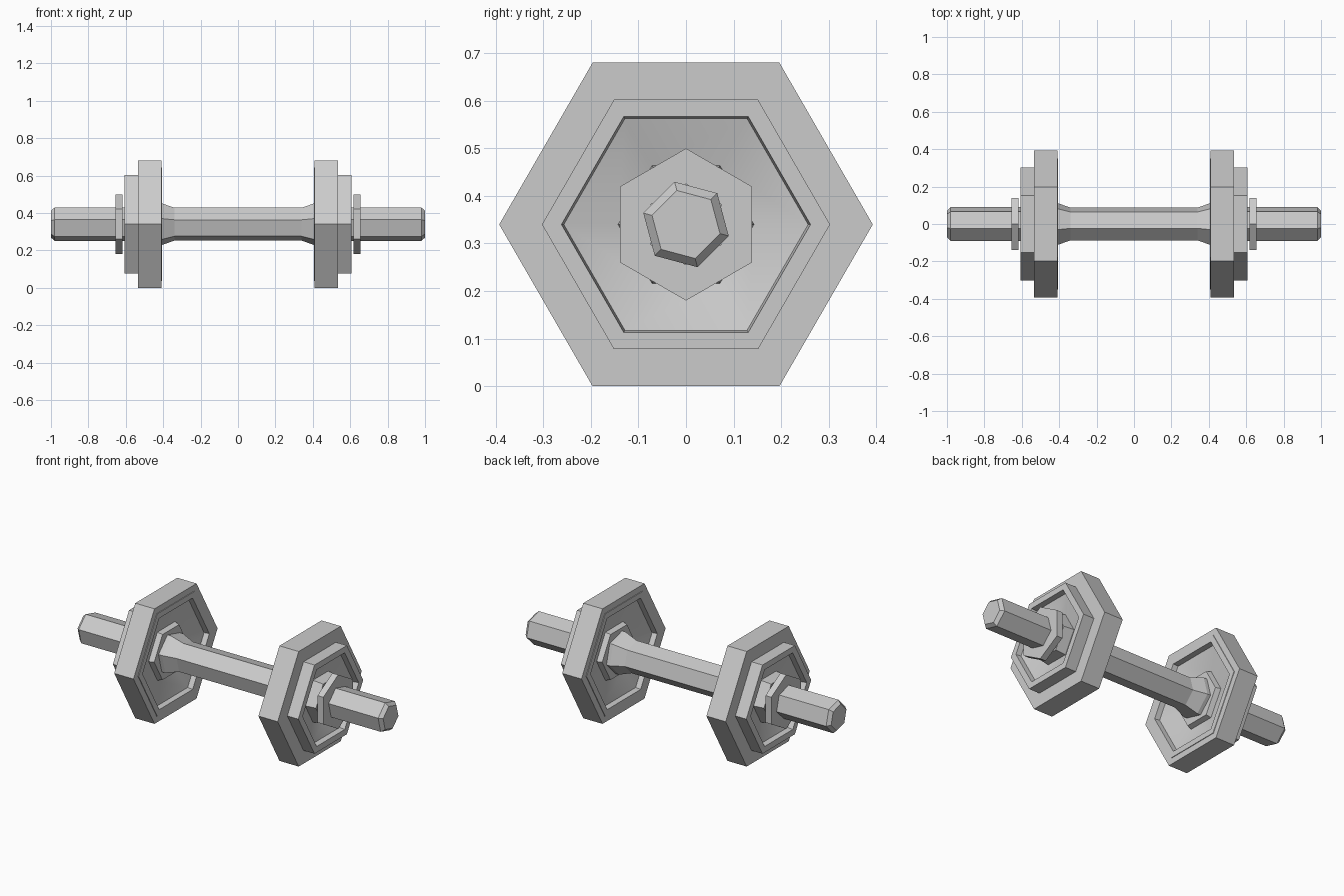
import bpy, bmesh, math

if "Cube" in bpy.data.objects:
    bpy.data.objects.remove(bpy.data.objects["Cube"])

CENTRE_Z = 0.34


def hex_lathe(name, profile, phase, closed=False):
    """Skin six-sided rings along x; profile is a list of (x, circumradius)."""
    bm = bmesh.new()
    rings = []
    for x, r in profile:
        angles = [math.radians(phase + 60 * k) for k in range(6)]
        rings.append([bm.verts.new((x, r * math.cos(a), r * math.sin(a) + CENTRE_Z))
                      for a in angles])
    pairs = list(zip(rings, rings[1:]))
    if closed:
        pairs.append((rings[-1], rings[0]))
    else:
        bm.faces.new(rings[0])
        bm.faces.new(rings[-1])
    for a, b in pairs:
        for k in range(6):
            n = (k + 1) % 6
            bm.faces.new((a[k], a[n], b[n], b[k]))
    bmesh.ops.recalc_face_normals(bm, faces=bm.faces[:])
    mesh = bpy.data.meshes.new(name)
    bm.to_mesh(mesh)
    bm.free()
    obj = bpy.data.objects.new(name, mesh)
    bpy.context.collection.objects.link(obj)
    return obj


# Handle bar: chamfered ends, plain sleeves, flared collars beside the grip
half_bar = [(0.34, 0.091), (0.418, 0.119), (0.45, 0.119), (0.45, 0.093),
            (0.98, 0.093), (1.0, 0.074)]
hex_lathe("handle_bar", [(-x, r) for x, r in reversed(half_bar)] + half_bar, 45)

# Weight plate section: inner hub, inner dish, rim, outer step, outer dish, outer hub
plate = [(0.44, 0.085), (0.44, 0.155), (0.47, 0.165), (0.437, 0.307),
         (0.406, 0.312), (0.406, 0.35), (0.409, 0.351),
         (0.409, 0.393), (0.535, 0.393), (0.535, 0.303), (0.607, 0.303),
         (0.607, 0.262), (0.575, 0.257), (0.54, 0.143),
         (0.605, 0.135), (0.605, 0.085)]
# Spin nut outside each plate, standing on a corner
nut = [(0.618, 0.085), (0.618, 0.16), (0.656, 0.16), (0.656, 0.085)]

for side, s in (("left", -1), ("right", 1)):
    disc = hex_lathe("weight_plate_" + side, [(s * x, r) for x, r in plate], 0, True)
    hex_lathe("locking_nut_" + side, [(s * x, r) for x, r in nut], 30, True)
    # Soften the shallow dished faces only
    bpy.ops.object.select_all(action='DESELECT')
    disc.select_set(True)
    bpy.context.view_layer.objects.active = disc
    bpy.ops.object.shade_smooth_by_angle(angle=math.radians(30))
